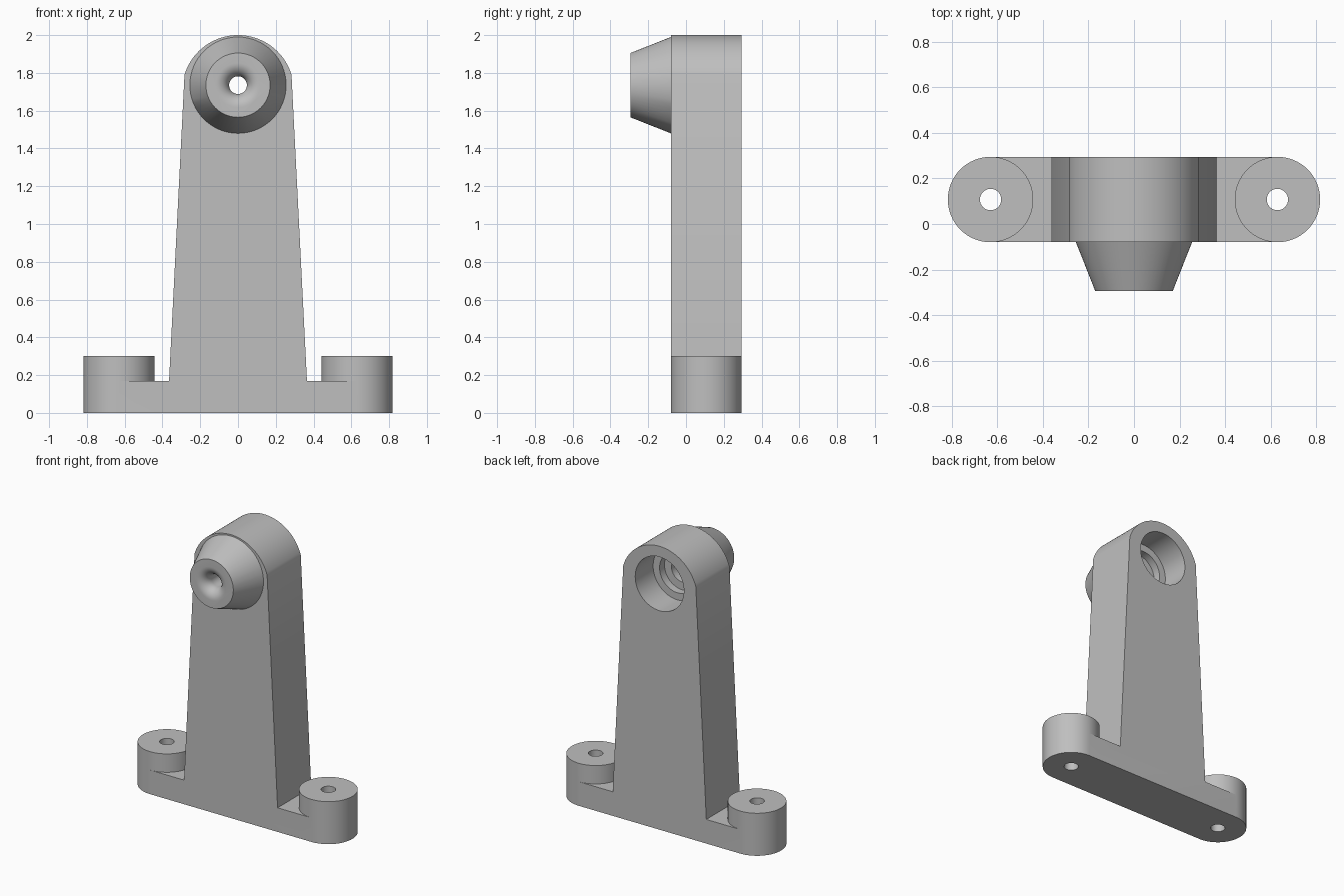
import bpy, bmesh, math
from mathutils import Matrix, Vector

cube = bpy.data.objects.get("Cube")
if cube:
    bpy.data.objects.remove(cube, do_unlink=True)

grey = bpy.data.materials.new("plain grey")
grey.use_nodes = True
colour = (0.52, 0.52, 0.52, 1)
grey.diffuse_color = colour
grey.node_tree.nodes["Principled BSDF"].inputs["Base Color"].default_value = colour

FRONT, BACK = -0.08, 0.295
MID, BOSS_R = (FRONT + BACK) / 2, (BACK - FRONT) / 2
BOSS_X, BOSS_H, FOOT_H = 0.63, 0.30, 0.17
AXIS_Z, NOSE = 1.735, -0.295


def make_object(name, bm):
    bmesh.ops.recalc_face_normals(bm, faces=bm.faces)
    mesh = bpy.data.meshes.new(name)
    bm.to_mesh(mesh)
    bm.free()
    mesh.materials.append(grey)
    obj = bpy.data.objects.new(name, mesh)
    bpy.context.collection.objects.link(obj)
    return obj


def lathe(name, profile, centre, along_y=False, n=64):
    """Solid of revolution from (radius, height) points, closed by end caps."""
    bm = bmesh.new()
    rings = [[bm.verts.new((r * math.cos(2 * math.pi * k / n),
                            r * math.sin(2 * math.pi * k / n), h)) for k in range(n)]
             for r, h in profile]
    for a, b in zip(rings, rings[1:]):
        for k in range(n):
            j = (k + 1) % n
            bm.faces.new((a[k], a[j], b[j], b[k]))
    bm.faces.new(rings[0])
    bm.faces.new(rings[-1])
    if along_y:
        bm.transform(Matrix.Rotation(-math.pi / 2, 4, 'X'))
    bm.transform(Matrix.Translation(centre))
    return make_object(name, bm)


def combine(target, tool, operation):
    """Apply a boolean and discard the tool."""
    mod = target.modifiers.new("combine", 'BOOLEAN')
    mod.operation, mod.solver, mod.object = operation, 'EXACT', tool
    bpy.ops.object.select_all(action='DESELECT')
    bpy.context.view_layer.objects.active = target
    target.select_set(True)
    bpy.ops.object.modifier_apply(modifier=mod.name)
    bpy.data.objects.remove(tool, do_unlink=True)


# Foot and tapering column, one front outline with a rounded head
head_r, head_z = 0.296, 1.704
start = math.asin((1.79 - head_z) / head_r)
outline = [(-BOSS_X, 0), (BOSS_X, 0), (BOSS_X, FOOT_H), (0.365, FOOT_H)]
steps = 40
for i in range(steps + 1):
    a = start + (math.pi - 2 * start) * i / steps
    outline.append((head_r * math.cos(a), head_z + head_r * math.sin(a)))
outline += [(-0.365, FOOT_H), (-BOSS_X, FOOT_H)]
bm = bmesh.new()
face = bm.faces.new([bm.verts.new((x, FRONT, z)) for x, z in outline])
new = bmesh.ops.extrude_face_region(bm, geom=[face])["geom"]
bmesh.ops.translate(bm, vec=Vector((0, BACK - FRONT, 0)),
                    verts=[v for v in new if isinstance(v, bmesh.types.BMVert)])
bracket = make_object("bracket", bm)

# Mounting bosses with screw holes
for side in (-1, 1):
    place = Vector((side * BOSS_X, MID, 0))
    combine(bracket, lathe("boss", [(BOSS_R, 0), (BOSS_R, BOSS_H)], place), 'UNION')
    combine(bracket, lathe("screw_hole", [(0.047, -0.1), (0.047, 0.5)], place, n=32), 'DIFFERENCE')

# Conical nozzle on the front of the head
axis = Vector((0, 0, AXIS_Z))
combine(bracket, lathe("nozzle", [(0.17, NOSE), (0.255, FRONT), (0.255, 0.0)], axis, True), 'UNION')

# Stepped bore from the back, narrowing to a throat with a rounded mouth
throat, fillet = 0.047, 0.07
bore = [(0.19, 0.4), (0.19, 0.095), (0.14, 0.095), (0.14, 0.04),
        (0.085, 0.04), (0.085, -0.10), (throat, -0.10)]
for i in range(11):
    a = math.pi / 2 * i / 10
    bore.append((throat + fillet * (1 - math.cos(a)), NOSE + fillet * (1 - math.sin(a))))
bore.append((throat + fillet, NOSE - 0.1))
combine(bracket, lathe("bore", bore, axis, True), 'DIFFERENCE')

bpy.ops.object.select_all(action='DESELECT')
bracket.select_set(True)
bpy.context.view_layer.objects.active = bracket
bpy.ops.object.shade_smooth_by_angle(angle=math.radians(25))
